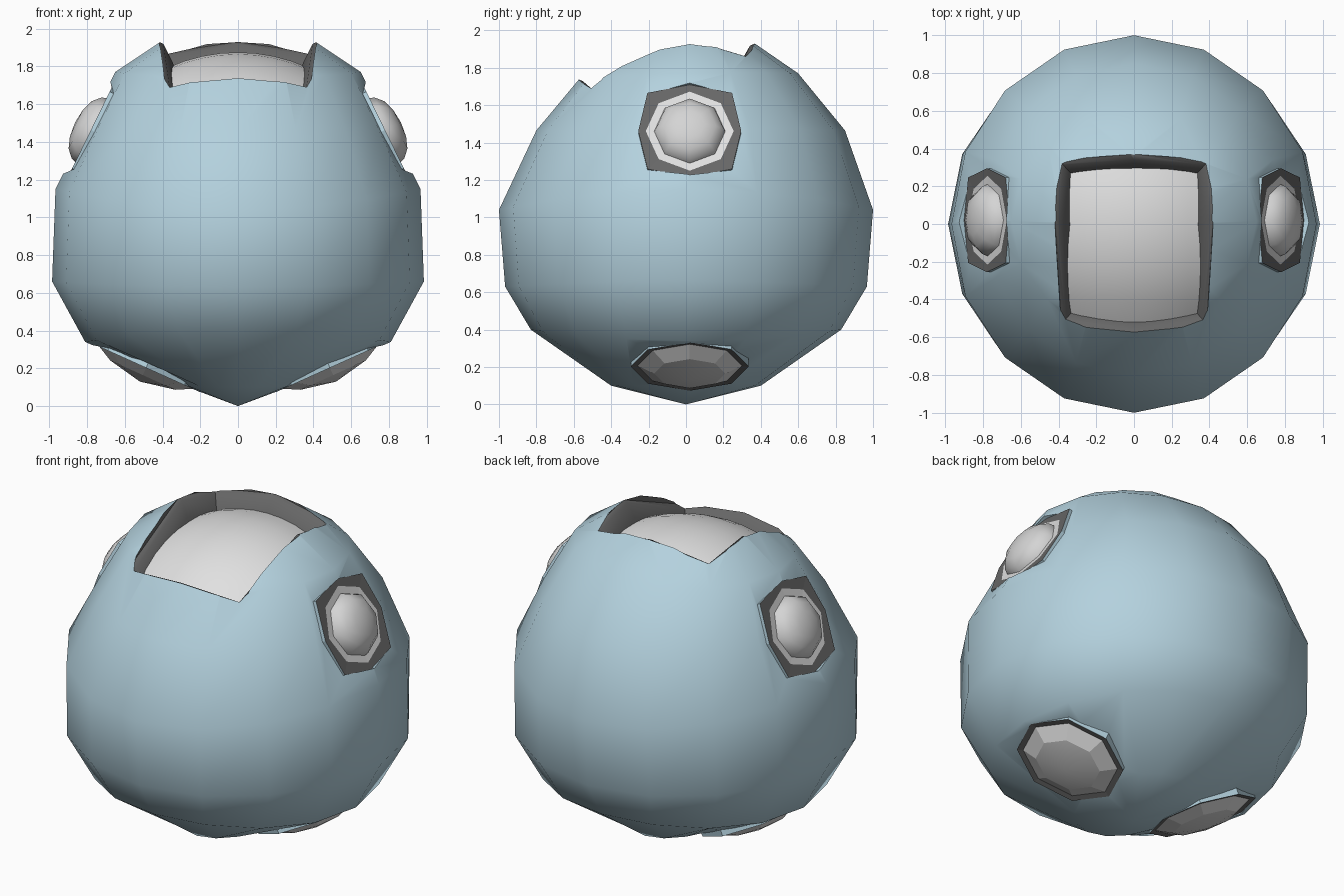
import bpy, bmesh, math
from mathutils import Vector

if "Cube" in bpy.data.objects:
    bpy.data.objects.remove(bpy.data.objects["Cube"], do_unlink=True)


def material(name, r, g, b):
    m = bpy.data.materials.new(name)
    m.use_nodes = True
    m.diffuse_color = (r, g, b, 1)
    m.node_tree.nodes["Principled BSDF"].inputs["Base Color"].default_value = (r, g, b, 1)
    return m


BLUE = material("pale blue shell", 0.455, 0.64, 0.73)
DARK = material("dark grey frame", 0.135, 0.135, 0.135)
LIGHT = material("light grey", 0.75, 0.75, 0.75)
GREY = material("mid grey", 0.66, 0.66, 0.66)


def loft(name, rings, mats, bands=None, smooth=(), start=None, end=None):
    """Skin equal rings of points; close ends with a pole point or an n-gon."""
    bm = bmesh.new()
    rows = [[bm.verts.new(p) for p in ring] for ring in rings]
    n = len(rows[0])
    for k, (a, b) in enumerate(zip(rows, rows[1:])):
        for i in range(n):
            j = (i + 1) % n
            f = bm.faces.new((a[i], a[j], b[j], b[i]))
            f.material_index = bands[k] if bands else 0
            f.smooth = k in smooth
    for row, pole, k in ((rows[0], start, 0), (rows[-1], end, len(rows) - 1)):
        if pole is None:
            bm.faces.new(row)
            continue
        tip = bm.verts.new(pole)
        for i in range(n):
            f = bm.faces.new((row[i], row[(i + 1) % n], tip))
            f.material_index = bands[k] if bands else 0
            f.smooth = k in smooth
    bmesh.ops.recalc_face_normals(bm, faces=bm.faces)
    me = bpy.data.meshes.new(name)
    bm.to_mesh(me)
    bm.free()
    for m in mats:
        me.materials.append(m)
    ob = bpy.data.objects.new(name, me)
    bpy.context.collection.objects.link(ob)
    return ob


def octagons(center, normal, profile):
    """Octagonal rings (radius, diagonal radius, height) around a tilted axis."""
    c, n = Vector(center), Vector(normal).normalized()
    u = Vector((0, 1, 0))
    v = n.cross(u)
    rings = []
    for r, d, h in profile:
        ring = []
        for i in range(8):
            a = math.tau * i / 8
            ring.append(c + n * h + (u * math.cos(a) + v * math.sin(a)) * (d if i % 2 else r))
        rings.append(ring)
    return rings


# Shell: rings as (side radius, side height, front radius, front height, y shift, tilt)
SHELL = [(0.28, 0.105, 0.40, 0.10, 0, 0), (0.81, 0.34, 0.83, 0.40, 0, 0),
         (0.985, 0.66, 0.967, 0.63, 0, 0), (0.967, 1.15, 1.0, 1.04, 0, 0),
         (0.80, 1.48, 0.825, 1.465, 0.025, 0), (0.65, 1.77, 0.585, 1.755, 0.015, 0.025),
         (0.41, 1.93, 0.36, 1.91, 0.01, 0.05)]


def shell_ring(rx, zx, ry, zy, shift, tilt, n=16):
    pts = []
    for i in range(n):
        a = math.tau * i / n
        c, s = math.cos(a), math.sin(a)
        pts.append((rx * c, ry * s + shift, zx * c * c + zy * s * s + tilt * ry * s))
    return pts


shell = loft("shell", [shell_ring(*r) for r in SHELL], [BLUE, DARK],
             start=(0, 0, 0), end=(0, 0, 1.99))


def cut(cutter):
    cutter.hide_render = True
    mod = shell.modifiers.new("cut", 'BOOLEAN')
    mod.operation = 'DIFFERENCE'
    mod.solver = 'EXACT'
    mod.material_mode = 'TRANSFER'
    mod.object = cutter
    bpy.context.view_layer.objects.active = shell
    bpy.ops.object.modifier_apply(modifier=mod.name)
    bpy.data.objects.remove(cutter, do_unlink=True)


# Top hatch opening with a bevelled rim and tapered dark walls
half = [(0, 0.37, 1.93), (0.40, 0.34, 1.87), (0.42, 0.02, 1.93),
        (0.385, -0.53, 1.70), (0, -0.58, 1.74)]
rim = [Vector(p) for p in half] + [Vector((-x, y, z)) for x, y, z in half[3:0:-1]]


def hatch_ring(inset, dz):
    k, mid = 1 - inset / 0.42, -0.1
    return [(p.x * k, mid + (p.y - mid) * k, p.z + dz) for p in rim]


cut(loft("hatch_cutter",
         [hatch_ring(0.12, -0.22), hatch_ring(0.07, -0.1), hatch_ring(0.025, -0.012),
          hatch_ring(0, 0), hatch_ring(-0.01, 0.4)], [DARK]))

# Curved hatch floor
bm = bmesh.new()
bmesh.ops.create_grid(bm, x_segments=8, y_segments=8, size=1)
for v in bm.verts:
    x, y = v.co.x * 0.38, -0.1 + v.co.y * 0.42
    v.co = (x, y, 0.975 + math.sqrt(0.81 - x * x - (y - 0.04) ** 2))
for f in bm.faces:
    f.smooth = True
me = bpy.data.meshes.new("hatch_floor")
bm.to_mesh(me)
bm.free()
me.materials.append(LIGHT)
floor = bpy.data.objects.new("hatch_floor", me)
bpy.context.collection.objects.link(floor)

# Side lenses and underside feet, mirrored left and right
LENS = [(0.275, 0.32, -0.1), (0.275, 0.32, 0.005), (0.235, 0.235, 0.002),
        (0.19, 0.19, 0.0), (0.18, 0.18, 0.03), (0.14, 0.14, 0.068), (0.08, 0.08, 0.09)]
FOOT = [(0.315, 0.315, -0.1), (0.315, 0.315, 0.005), (0.28, 0.28, 0.0),
        (0.19, 0.19, 0.047)]

for side, s in (("left", 1), ("right", -1)):
    for part, c, n, prof, bands, smooth, top in (
            ("lens", (0.775 * s, 0.02, 1.46), (0.9 * s, 0, 0.44), LENS,
             [0, 1, 2, 3, 3, 3, 3], (3, 4, 5, 6), 0.098),
            ("foot", (0.485 * s, 0.02, 0.207), (0.41 * s, 0, -0.91), FOOT,
             [0, 1, 2, 3], (3,), 0.085)):
        r, d = prof[0][:2]
        cut(loft("cutter", octagons(c, n, [(r, d, -0.12), (r, d, 0.25)]), [BLUE]))
        tip = Vector(c) + Vector(n).normalized() * top
        loft(side + "_" + part, octagons(c, n, prof), [BLUE, DARK, LIGHT, GREY],
             bands, smooth, end=tip)

# Smooth shell with crisp openings
bpy.ops.object.select_all(action='DESELECT')
shell.select_set(True)
bpy.context.view_layer.objects.active = shell
bpy.ops.object.shade_smooth_by_angle(angle=math.radians(40))
